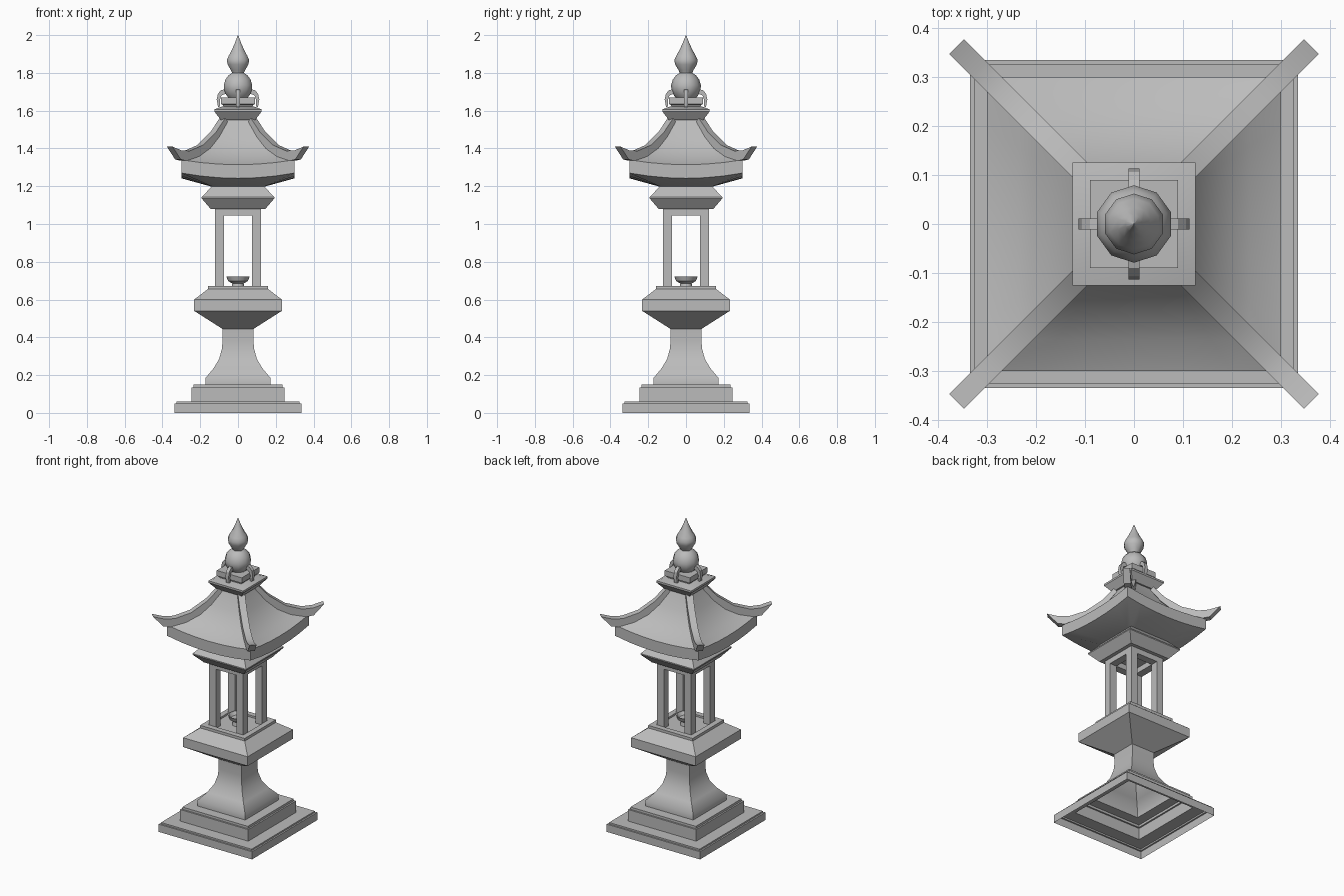
import bpy
import bmesh
from math import sin, cos, pi, radians, sqrt
from mathutils import Matrix, Vector

old = bpy.data.objects.get("Cube")
if old:
    bpy.data.objects.remove(old, do_unlink=True)

stone = bpy.data.materials.new("grey_stone")
stone.use_nodes = True
grey = (0.5, 0.5, 0.5, 1)
stone.diffuse_color = grey
stone.node_tree.nodes["Principled BSDF"].inputs["Base Color"].default_value = grey


def finish(name, bm, smooth=35):
    bmesh.ops.recalc_face_normals(bm, faces=bm.faces)
    mesh = bpy.data.meshes.new(name)
    bm.to_mesh(mesh)
    bm.free()
    mesh.materials.append(stone)
    obj = bpy.data.objects.new(name, mesh)
    bpy.context.collection.objects.link(obj)
    bpy.ops.object.select_all(action='DESELECT')
    obj.select_set(True)
    bpy.context.view_layer.objects.active = obj
    bpy.ops.object.shade_smooth_by_angle(angle=radians(smooth))
    return obj


def square_outline(segments):
    """Unit square as (x, y, t); t runs from -1 to 1 along each side."""
    points = []
    for side in range(4):
        for i in range(segments):
            t = -1 + 2 * i / segments
            p = Matrix.Rotation(side * pi / 2, 2) @ Vector((t, -1))
            points.append((p.x, p.y, t))
    return points


def round_outline(sides):
    return [(sin(2 * pi * i / sides), cos(2 * pi * i / sides), 1) for i in range(sides)]


def loft(name, outline, profile, bottom=True, top=True, smooth=35):
    """Stack scaled outlines; profile rows are (size, z) or (size, z, sag)."""
    bm = bmesh.new()
    rings = []
    for size, z, *sag in profile:
        dip = sag[0] if sag else 0
        rings.append([bm.verts.new((x * size, y * size, z - dip * (1 - t * t)))
                      for x, y, t in outline])
    n = len(outline)
    for low, high in zip(rings, rings[1:]):
        for i in range(n):
            j = (i + 1) % n
            bm.faces.new((low[i], low[j], high[j], high[i]))
    if bottom:
        bm.faces.new(rings[0][::-1])
    if top:
        bm.faces.new(rings[-1])
    return finish(name, bm, smooth)


def fin(name, profile, width, angle):
    """Extrude a (radius, z) polygon sideways and turn it about the z axis."""
    bm = bmesh.new()
    face = bm.faces.new([bm.verts.new((r, -width / 2, z)) for r, z in profile])
    moved = bmesh.ops.extrude_face_region(bm, geom=[face])["geom"]
    verts = [v for v in moved if isinstance(v, bmesh.types.BMVert)]
    bmesh.ops.translate(bm, verts=verts, vec=(0, width, 0))
    bm.transform(Matrix.Rotation(angle, 4, 'Z'))
    return finish(name, bm, 25)


def box(name, center, size):
    bm = bmesh.new()
    bmesh.ops.create_cube(bm, size=1)
    bm.transform(Matrix.Translation(center) @ Matrix.Diagonal((*size, 1)))
    return finish(name, bm)


square = square_outline(1)

# Hollow stepped plinth, flared pedestal and table
loft("stepped_base", square,
     [(.335, 0), (.335, .05), (.325, .05), (.325, .06), (.245, .06), (.245, .135),
      (.235, .135), (.235, .15), (.172, .15)], bottom=False, top=False)
loft("pedestal", square,
     [(.172, .15), (.172, .185), (.13, .235), (.1, .285), (.085, .34), (.082, .38),
      (.083, .445)], bottom=False, top=False, smooth=45)
loft("lantern_table", square,
     [(.083, .445), (.232, .54), (.232, .6), (.16, .655), (.16, .672), (.125, .672),
      (.125, .66)], bottom=False)

# Open light chamber: four posts and a lintel frame
for sx in (-1, 1):
    for sy in (-1, 1):
        box("chamber_post", (sx * .098, sy * .098, .87), (.048, .048, .42))
for s in (-1, 1):
    box("lintel_front_back", (0, s * .098, 1.063), (.15, .048, .036))
    box("lintel_side", (s * .098, 0, 1.063), (.048, .15, .036))

# Oil bowl on a small foot
loft("oil_bowl", round_outline(12),
     [(.034, .66), (.03, .685), (.052, .698), (.062, .722), (.055, .722), (.04, .703)])

# Capital under the roof
loft("capital", square, [(.145, 1.08), (.192, 1.135), (.192, 1.142), (.14, 1.198)])

# Curved roof with sagging eaves
loft("roof", square_outline(6),
     [(.13, 1.195), (.3, 1.27, .028), (.3, 1.34, .026), (.235, 1.362, .02),
      (.175, 1.405, .012), (.125, 1.46, .005), (.08, 1.55)])

# Upturned hip ridges along the four diagonals
upper = [(.08, 1.565), (.13, 1.488), (.2, 1.418), (.27, 1.387), (.315, 1.39), (.362, 1.41)]
lower = [(.318, 1.342), (.29, 1.335), (.23, 1.35), (.17, 1.39), (.115, 1.46), (.07, 1.54)]
ridge = [(c * sqrt(2), z) for c, z in upper + lower]
for k in range(4):
    fin("hip_ridge", ridge, .042, pi / 4 + k * pi / 2)

# Cap blocks and curled brackets around the finial
loft("roof_cap", square, [(.09, 1.55), (.125, 1.595), (.125, 1.607), (.085, 1.622)])
loft("finial_block", square, [(.075, 1.615), (.08, 1.63), (.09, 1.635), (.09, 1.67)])
curl = [(.065, 1.715), (.09, 1.708), (.106, 1.69), (.113, 1.66), (.106, 1.62),
        (.094, 1.622), (.096, 1.655), (.088, 1.68), (.065, 1.69)]
for k in range(4):
    fin("curled_bracket", curl, .022, k * pi / 2)

# Double-bulb finial
loft("finial", round_outline(10),
     [(.045, 1.66), (.065, 1.682), (.077, 1.71), (.079, 1.735), (.07, 1.765), (.052, 1.788),
      (.033, 1.8), (.04, 1.815), (.058, 1.845), (.062, 1.868), (.052, 1.89), (.035, 1.92),
      (.018, 1.957), (.001, 2)], smooth=45)
